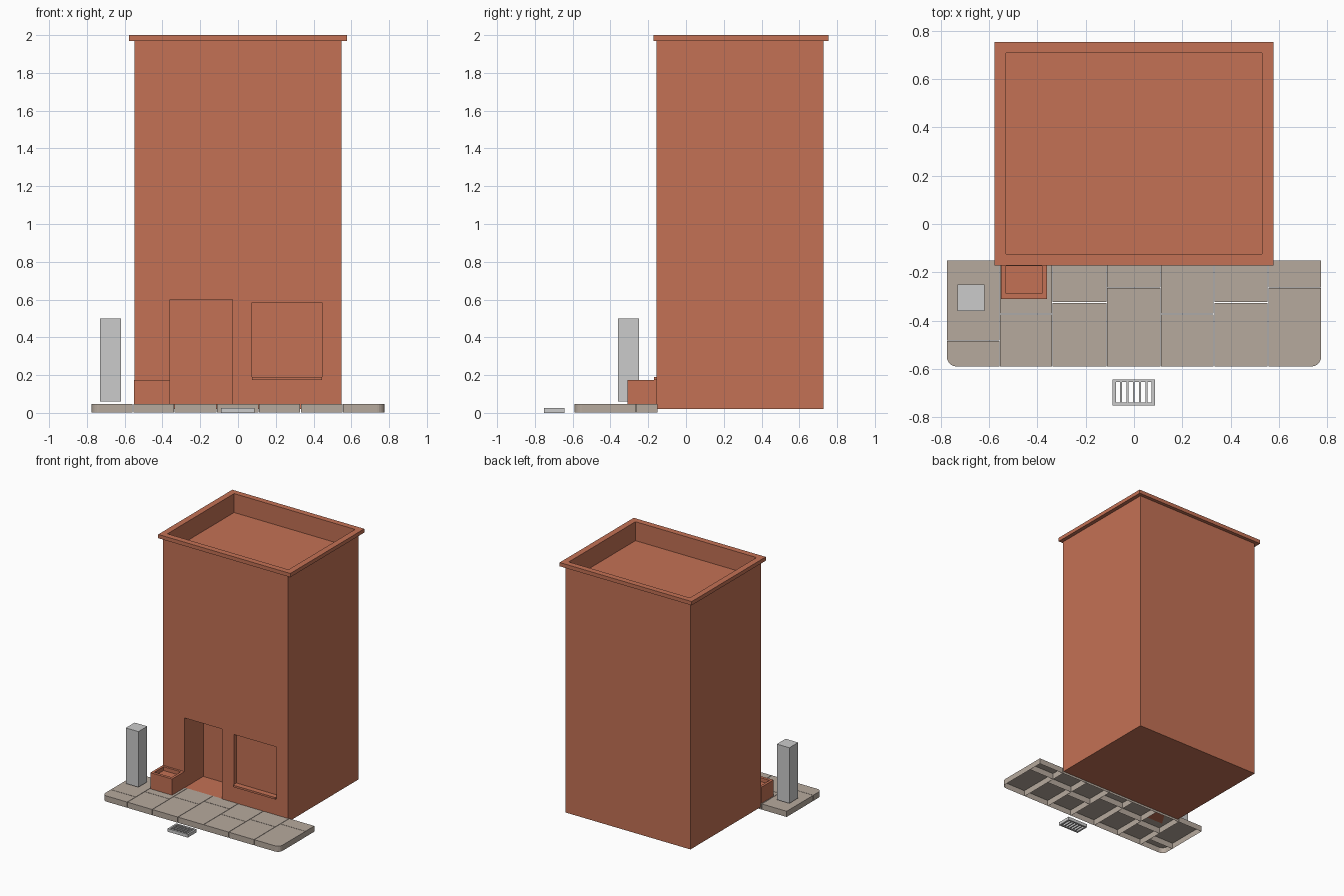
import bpy, bmesh, math

if "Cube" in bpy.data.objects:
    bpy.data.objects.remove(bpy.data.objects["Cube"])

def material(name, rgb):
    m = bpy.data.materials.new(name)
    m.diffuse_color = (*rgb, 1)
    m.use_nodes = True
    m.node_tree.nodes["Principled BSDF"].inputs["Base Color"].default_value = m.diffuse_color
    return m

BRICK = material("terracotta", (0.55, 0.165, 0.09))
STONE = material("paving_stone", (0.47, 0.40, 0.34))

def finish(name, bm, mat=None, recalc=True):
    if recalc:
        bmesh.ops.recalc_face_normals(bm, faces=bm.faces)
    me = bpy.data.meshes.new(name)
    bm.to_mesh(me)
    bm.free()
    ob = bpy.data.objects.new(name, me)
    bpy.context.collection.objects.link(ob)
    if mat:
        me.materials.append(mat)
    return ob

def stack(name, rings, mat=None):
    """Closed solid skinned over rectangles (x0, x1, y0, y1, z)."""
    bm = bmesh.new()
    loops = [[bm.verts.new(p) for p in ((a, c, z), (b, c, z), (b, d, z), (a, d, z))]
             for a, b, c, d, z in rings]
    for lo, hi in zip(loops, loops[1:]):
        for i in range(4):
            j = (i + 1) % 4
            bm.faces.new((lo[i], lo[j], hi[j], hi[i]))
    bm.faces.new(loops[0][::-1])
    bm.faces.new(loops[-1])
    return finish(name, bm, mat)

def box(name, x0, x1, y0, y1, z0, z1, mat=None):
    return stack(name, [(x0, x1, y0, y1, z0), (x0, x1, y0, y1, z1)], mat)

def cut(ob, *bounds):
    cutter = box("cutter", *bounds)
    cutter.hide_render = True
    mod = ob.modifiers.new("cut", 'BOOLEAN')
    mod.operation = 'DIFFERENCE'
    mod.solver = 'EXACT'
    mod.object = cutter
    bpy.context.view_layer.objects.active = ob
    bpy.ops.object.modifier_apply(modifier=mod.name)
    bpy.data.objects.remove(cutter, do_unlink=True)

# Building shell with cornice lip and sunken roof
wall = (-0.548, 0.548, -0.156, 0.727)
lip = (-0.578, 0.578, -0.172, 0.754)
roof = (-0.53, 0.53, -0.125, 0.708)
building = stack("building", [(*wall, 0.02), (*wall, 1.97), (*lip, 1.97),
                              (*lip, 2.0), (*roof, 2.0), (*roof, 1.85)], BRICK)

# Doorway alcove and shallow window recess
cut(building, -0.36, -0.03, -0.3, 0.08, 0.047, 0.6)
cut(building, 0.075, 0.445, -0.3, -0.126, 0.175, 0.585)
box("window_sill", 0.075, 0.445, -0.17, -0.126, 0.175, 0.19, BRICK)

# Planter beside the door
outer = (-0.55, -0.36, -0.31, -0.156)
inner = (-0.53, -0.38, -0.287, -0.173)
stack("planter", [(*outer, 0.047), (*outer, 0.175), (*inner, 0.175), (*inner, 0.145)], BRICK)

# Paving slabs: thin shells open underneath, outer front corners rounded
def slab(name, x0, x1, y0, y1, round_left=False, round_right=False, r=0.04):
    pts = []
    for x, sx, rounded, start in ((x0, 1, round_left, 180), (x1, -1, round_right, 270)):
        if rounded:
            for k in range(6):
                a = math.radians(start + 18 * k)
                pts.append((x + sx * r + r * math.cos(a), y0 + r + r * math.sin(a)))
        else:
            pts.append((x, y0))
    pts += [(x1, y1), (x0, y1)]
    bm = bmesh.new()
    lo = [bm.verts.new((x, y, 0.002)) for x, y in pts]
    hi = [bm.verts.new((x, y, 0.047)) for x, y in pts]
    bm.faces.new(hi)
    for i in range(len(pts)):
        j = (i + 1) % len(pts)
        bm.faces.new((lo[i], lo[j], hi[j], hi[i]))
    finish(name, bm, STONE, recalc=False)

edges = [-0.775, -0.556, -0.338, -0.113, 0.111, 0.331, 0.555, 0.775]
splits = [-0.484, -0.373, -0.325, -0.264, -0.373, -0.325, -0.264]
gap = 0.0015
for i, split in enumerate(splits):
    a = edges[i] + (gap if i else 0)
    b = edges[i + 1] - (gap if i < 6 else 0)
    slab(f"paving_front_{i + 1}", a, b, -0.59, split - gap, i == 0, i == 6)
    slab(f"paving_back_{i + 1}", a, b, split + gap, -0.152)

# Bollard on the pavement
box("bollard", -0.73, -0.62, -0.36, -0.25, 0.06, 0.5)

# Drain grate: frame plus bars
drain = box("drain_grate", -0.089, 0.087, -0.752, -0.643, 0.0, 0.025)
pitch = 0.156 / 6
for i in range(6):
    x = -0.079 + i * pitch
    cut(drain, x + 0.004, x + pitch - 0.004, -0.74, -0.655, -0.1, 0.1)
